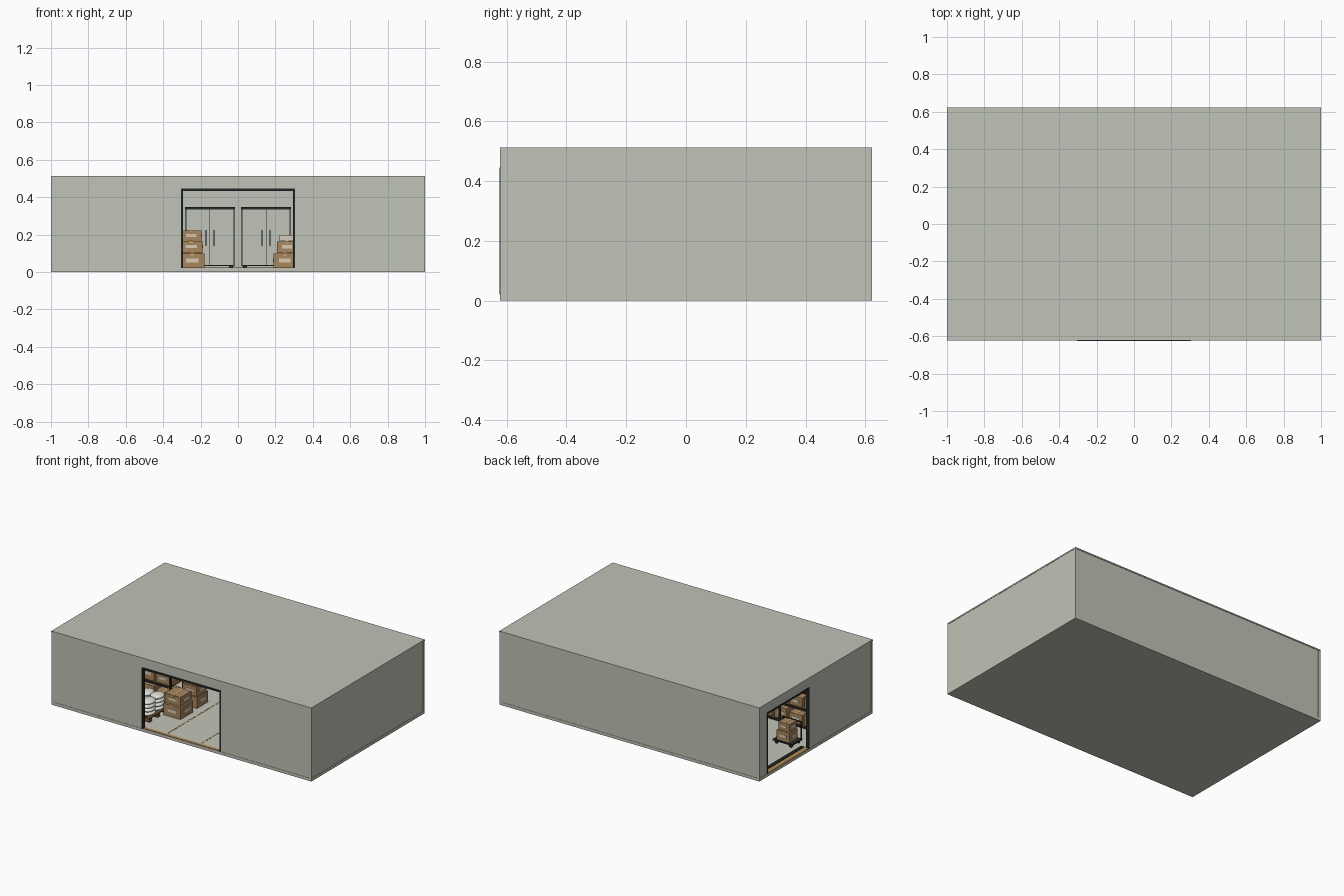
import bpy, bmesh, math, random
from mathutils import Matrix

if "Cube" in bpy.data.objects:
    bpy.data.objects.remove(bpy.data.objects["Cube"])
random.seed(4)


def mat(name, r, g, b):
    m = bpy.data.materials.new(name)
    lin = [(c / 255 / 12.92) if c < 10 else ((c / 255 + 0.055) / 1.055) ** 2.4 for c in (r, g, b)]
    m.diffuse_color = (*lin, 1)
    m.use_nodes = True
    m.node_tree.nodes["Principled BSDF"].inputs["Base Color"].default_value = m.diffuse_color
    return m


WALL = mat("wall_grey", 192, 195, 183)
FLOOR = mat("floor_grey", 194, 196, 183)
DARK = mat("dark_metal", 38, 42, 42)
CARD = mat("cardboard", 170, 134, 92)
TAPE = mat("tape_tan", 196, 160, 108)
LABEL = mat("label_cream", 214, 206, 186)
SACK = mat("sack_white", 222, 222, 214)
WOOD = mat("pallet_wood", 122, 88, 58)
LINE = mat("floor_line_ochre", 178, 138, 78)


def boxes(name, material, *items):
    """One object from several boxes given as (x0, x1, y0, y1, z0, z1)."""
    bm = bmesh.new()
    for x0, x1, y0, y1, z0, z1 in items:
        m = Matrix.Translation(((x0 + x1) / 2, (y0 + y1) / 2, (z0 + z1) / 2))
        m = m @ Matrix.Diagonal((x1 - x0, y1 - y0, z1 - z0, 1))
        bmesh.ops.create_cube(bm, size=1, matrix=m)
    me = bpy.data.meshes.new(name)
    bm.to_mesh(me)
    bm.free()
    me.materials.append(material)
    ob = bpy.data.objects.new(name, me)
    bpy.context.collection.objects.link(ob)
    return ob


def carton(x, y, z, w, d, h):
    """Cardboard box with tape over the top and labels on four sides."""
    x0, x1, y0, y1 = x - w / 2, x + w / 2, y - d / 2, y + d / 2
    boxes("carton", CARD, (x0, x1, y0, y1, z, z + h - 0.002))
    e = 0.001
    boxes("carton_tape", TAPE, (x - w * .07, x + w * .07, y0 - e, y1 + e, z + h * .8, z + h - e))
    lx, ly, za, zb = w * .25, d * .25, z + h * .38, z + h * .65
    boxes("carton_labels", LABEL,
          (x - lx, x + lx, y0 - 2 * e, y1 + 2 * e, za, zb),
          (x0 - 2 * e, x1 + 2 * e, y - ly, y + ly, za, zb))


def pallet(x, y, w, d):
    items = []
    for i in range(5):
        c = x - w / 2 + w * (i + .5) / 5
        items.append((c - w * .08, c + w * .08, y - d / 2, y + d / 2, 0.04, 0.048))
    for j in (-1, 0, 1):
        c = y + j * (d / 2 - .012)
        items.append((x - w / 2, x + w / 2, c - .012, c + .012, 0.02, 0.04))
    boxes("pallet", WOOD, *items)


# Shell: slab, roof, walls with two door openings
boxes("floor_slab", FLOOR, (-1, 1, -.622, .622, 0, .02))
boxes("roof", WALL, (-1, 1, -.623, .623, .503, .512))
T = 0.012
boxes("back_wall", WALL, (-.998, .998, .62 - T, .62, .02, .503))
boxes("right_wall", WALL, (.998 - T, .998, -.62, .62, .02, .503))
boxes("front_wall", WALL, (-.998, -.3, -.62, -.62 + T, .02, .503),
      (.3, .998, -.62, -.62 + T, .02, .503), (-.3, .3, -.62, -.62 + T, .44, .503))
boxes("left_wall", WALL, (-.998, -.998 + T, -.62, .075, .02, .503),
      (-.998, -.998 + T, .53, .62, .02, .503), (-.998, -.998 + T, .075, .53, .44, .503))
for x in (.99, -.99):
    for y in (.615, -.615):
        boxes("corner_post", WALL, (x - .009, x + .009, y - .007, y + .007, .02, .503))

# Dark door frames and thresholds
f = .01
boxes("front_door_frame", DARK, (-.305, -.305 + f, -.625, -.6, .02, .445),
      (.305 - f, .305, -.625, -.6, .02, .445), (-.305, .305, -.625, -.6, .433, .445))
boxes("side_door_frame", DARK, (-1, -.978, .07, .07 + f, .02, .445),
      (-1, -.978, .535 - f, .535, .02, .445), (-1, -.978, .07, .535, .433, .445))
boxes("front_threshold", LINE, (-.295, .295, -.62, -.598, .018, .023))
boxes("side_threshold", LINE, (-.998, -.965, .08, .525, .018, .023))
boxes("side_threshold_seal", DARK, (-.962, -.94, .08, .525, .018, .026))

# Dashed aisle lines on the floor
for x in (-.13, .13):
    boxes("aisle_line", LINE, *[(x - .004, x + .004, -.585 + i * .04, -.557 + i * .04, .02, .0215)
                                for i in range(24)])

# Two double-door cabinets on the back wall
for s in (-1, 1):
    a, b = sorted((s * .018, s * .282))
    c = (a + b) / 2
    boxes("cabinet_body", WALL, (a, b, .43, .6, .035, .335))
    boxes("cabinet_trim", DARK, (a - .002, b + .002, .425, .6, .335, .348),
          (a, a + .006, .426, .44, .03, .335), (b - .006, b, .426, .44, .03, .335),
          (a, b, .426, .44, .032, .038), (c - .0015, c + .0015, .428, .44, .035, .335))
    boxes("cabinet_handles", DARK, *[(c + k * .022 - .003, c + k * .022 + .003, .415, .43, .14, .225)
                                     for k in (-1, 1)])
    boxes("cabinet_feet", DARK, *[(x, x + .02, .44, .59, .02, .035) for x in (a + .01, b - .03)])

# Carton stacks beside the front door
carton(-.245, -.305, .02, .13, .14, .082)
carton(-.25, -.30, .102, .12, .12, .066)
carton(-.25, -.12, .02, .12, .12, .08)
carton(-.25, -.12, .10, .11, .11, .066)
carton(-.25, -.12, .166, .11, .10, .058)
carton(.25, -.22, .02, .12, .14, .082)
carton(.262, -.22, .102, .105, .12, .064)
boxes("pale_carton", LABEL, (.222, .302, -.26, -.18, .166, .197))

# Pallet of sacks
pallet(-.40, -.42, .17, .2)
for k in range(4):
    for i in (-1, 1):
        for j in (-1, 1):
            bpy.ops.mesh.primitive_uv_sphere_add(
                segments=16, ring_count=10, radius=1,
                location=(-.40 + i * .04, -.42 + j * .05, .063 + k * .026),
                rotation=(0, 0, random.uniform(-.15, .15)))
            o = bpy.context.object
            o.name = "sack"
            o.scale = (.044, .053, .018)
            o.data.materials.append(SACK)
            bpy.ops.object.shade_smooth_by_angle()

# Storage rack with cartons
X0, X1, Y0, Y1 = -.93, -.33, -.27, -.13
posts = [(x - .006, x + .006, y - .006, y + .006, .02, .42)
         for x in (X0, (X0 + X1) / 2, X1) for y in (Y0, Y1)]
boxes("rack_posts", DARK, *posts)
levels = (.05, .17, .29)
boxes("rack_shelves", WOOD, *[(X0, X1, Y0, Y1, z - .01, z) for z in levels])
boxes("rack_beams", DARK, *[(X0, X1, y - .004, y + .004, z - .016, z - .002)
                            for z in levels for y in (Y0, Y1)])
for z in levels:
    for i in range(5):
        carton(X0 + .065 + i * .117, -.2, z, random.uniform(.085, .108), .125, random.uniform(.06, .09))

# Platform trolley near the side door
tx, ty = -.84, .085
boxes("trolley_platform", DARK, (tx - .075, tx + .075, ty - .055, ty + .055, .04, .05))
for sx in (-1, 1):
    boxes("trolley_handle_post", DARK,
          (tx + sx * .07 - .004, tx + sx * .07 + .004, ty - .055, ty - .047, .05, .17))
    for sy in (-1, 1):
        bpy.ops.mesh.primitive_cylinder_add(vertices=12, radius=.011, depth=.01,
                                            location=(tx + sx * .055, ty + sy * .04, .03),
                                            rotation=(math.pi / 2, 0, 0))
        bpy.context.object.name = "trolley_wheel"
        bpy.context.object.data.materials.append(DARK)
boxes("trolley_handle_bar", DARK, (tx - .074, tx + .074, ty - .055, ty - .047, .162, .17))
carton(tx, ty + .005, .05, .1, .085, .07)
carton(tx, ty, .12, .085, .075, .055)
